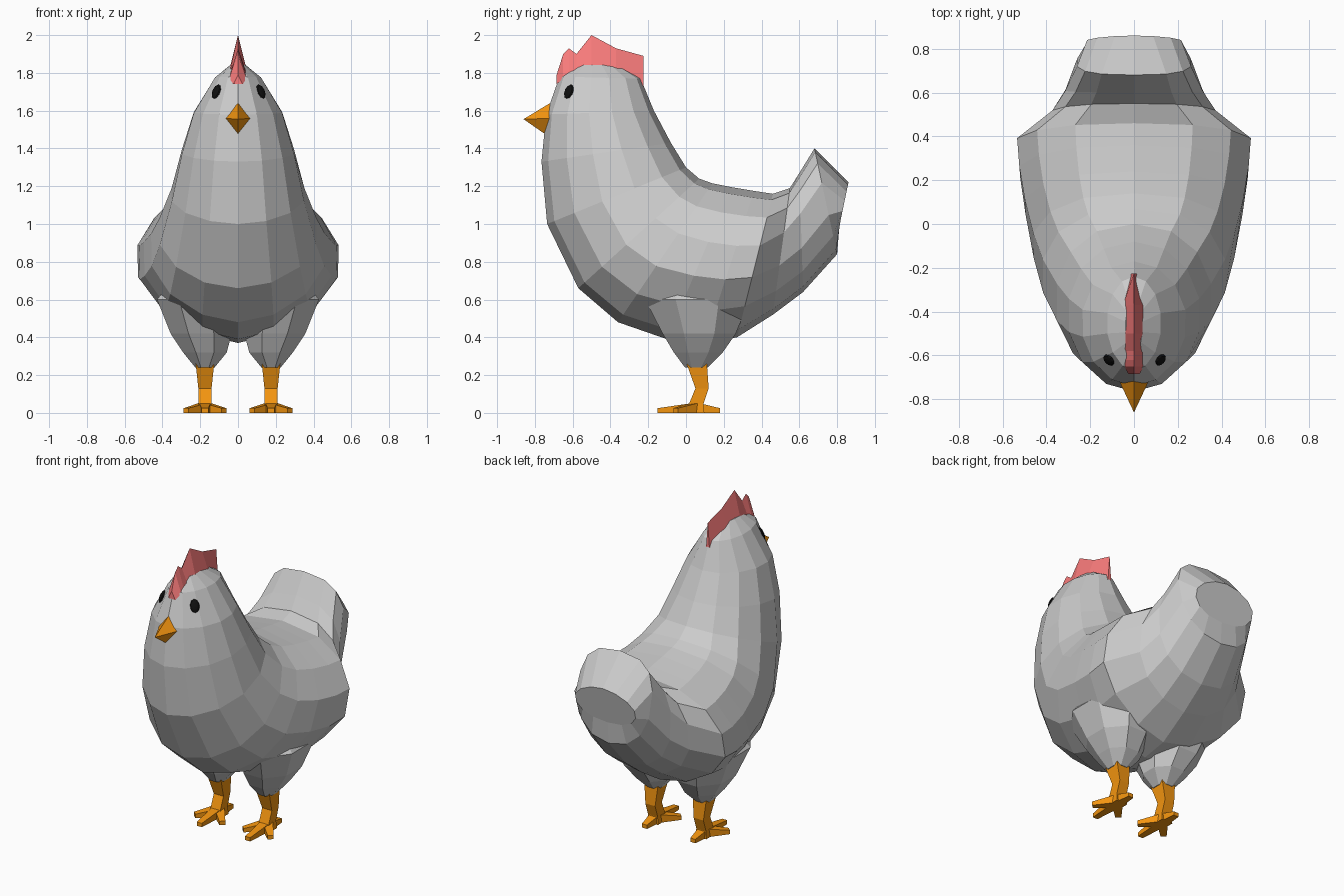
import bpy, bmesh, math
from mathutils import Vector
from mathutils.bvhtree import BVHTree

if "Cube" in bpy.data.objects:
    bpy.data.objects.remove(bpy.data.objects["Cube"])


def material(name, rgb):
    m = bpy.data.materials.new(name)
    m.diffuse_color = (*rgb, 1)
    m.use_nodes = True
    m.node_tree.nodes["Principled BSDF"].inputs["Base Color"].default_value = m.diffuse_color
    return m


ORANGE = material("orange", (0.9, 0.3, 0.005))
RED = material("red", (0.95, 0.2, 0.2))
BLACK = material("black", (0.005, 0.005, 0.005))


def finish(bm, name, mat=None):
    bmesh.ops.recalc_face_normals(bm, faces=bm.faces)
    me = bpy.data.meshes.new(name)
    bm.to_mesh(me)
    bm.free()
    ob = bpy.data.objects.new(name, me)
    bpy.context.collection.objects.link(ob)
    if mat:
        me.materials.append(mat)
    return ob


def loft(bm, rings):
    """Skin a list of closed point rings and cap both ends."""
    vs = [[bm.verts.new(p) for p in r] for r in rings]
    n = len(vs[0])
    for a, b in zip(vs, vs[1:]):
        for i in range(n):
            j = (i + 1) % n
            bm.faces.new((a[i], a[j], b[j], b[i]))
    bm.faces.new(vs[0])
    bm.faces.new(vs[-1])


def spow(v, p):
    return math.copysign(abs(v) ** p, v)


# Body: cross-sections fanning from head, round the belly, to the tail
# belly y, belly z, back y, back z, half width, belly / back exponent
sections = [
    (-.58, 1.84, -.36, 1.845, .04, 1, 1),
    (-.67, 1.78, -.24, 1.77, .125, 1.05, 1),
    (-.74, 1.58, -.17, 1.60, .24, 1.05, 1),
    (-.765, 1.33, -.08, 1.43, .305, 1.05, .95),
    (-.735, 1.0, 0.0, 1.30, .36, 1.05, .9),
    (-.57, .66, .07, 1.24, .425, 1.05, .85),
    (-.36, .48, .14, 1.215, .47, 1.1, .85),
    (-.10, .39, .24, 1.195, .51, 1.2, .85),
    (.10, .37, .36, 1.175, .535, 1.2, .85),
    (.27, .40, .46, 1.16, .545, 1.2, .85),
    (.46, .52, .55, 1.19, .38, 1, .8),
    (.62, .64, .60, 1.27, .32, .9, .75),
    (.80, .84, .68, 1.40, .265, .9, .7),
    (.81, .98, .86, 1.22, .22, .9, 1.1),
]
N = 14
rings = []
for fy, fz, by, bz, w, pf, pb in sections:
    f, b = Vector((0, fy, fz)), Vector((0, by, bz))
    ring = []
    for i in range(N):
        t = 2 * math.pi * i / N
        p = pf if math.cos(t) > 0 else pb
        pt = (f + b) / 2 + (f - b) / 2 * spow(math.cos(t), p)
        pt.x = w * spow(math.sin(t), p)
        ring.append(pt)
    rings.append(ring)
bm = bmesh.new()
loft(bm, rings)
bmesh.ops.recalc_face_normals(bm, faces=bm.faces)
tree = BVHTree.FromBMesh(bm)
finish(bm, "body")

# Comb: triangular section along the crown (y, top z, base z, half width)
bm = bmesh.new()
comb = [(-.685, 1.79, 1.74, .025), (-.65, 1.90, 1.77, .045), (-.62, 1.93, 1.78, .045),
        (-.58, 1.90, 1.80, .045), (-.50, 2.0, 1.80, .05), (-.37, 1.93, 1.80, .05),
        (-.225, 1.89, 1.73, .012)]
loft(bm, [[(-w, y, zb), (0, y, zt), (w, y, zb)] for y, zt, zb, w in comb])
finish(bm, "comb", RED)

# Beak: four-sided spike
bm = bmesh.new()
tip = bm.verts.new((0, -.86, 1.555))
base = [bm.verts.new(p) for p in
        ((0, -.72, 1.64), (.075, -.70, 1.56), (0, -.745, 1.475), (-.075, -.70, 1.56))]
bm.faces.new(base)
for i in range(4):
    bm.faces.new((tip, base[i], base[(i + 1) % 4]))
finish(bm, "beak", ORANGE)


def oval(cx, cy, z, rx, ry, n, turn=0):
    return [(cx + rx * math.cos(turn + 2 * math.pi * i / n),
             cy + ry * math.sin(turn + 2 * math.pi * i / n), z) for i in range(n)]


for s, side in ((1, "left"), (-1, "right")):
    # Eye: flattened ball seated on the head surface
    hit, nrm, _, _ = tree.ray_cast(Vector((s, -.62, 1.70)), Vector((-s, 0, 0)))
    bm = bmesh.new()
    bmesh.ops.create_uvsphere(bm, u_segments=10, v_segments=6, radius=1)
    bmesh.ops.scale(bm, vec=(.03, .042, .014), verts=bm.verts)
    eye = finish(bm, side + "_eye", BLACK)
    eye.rotation_euler = nrm.to_track_quat('Z', 'Y').to_euler()
    eye.location = hit

    # Feathered thigh flaring out under the wing
    bm = bmesh.new()
    loft(bm, [oval(s * x, y, z, rx, ry, 8, math.pi / 8) for x, y, z, rx, ry in (
        (.175, .055, .24, .055, .065), (.175, .065, .32, .125, .14),
        (.195, .07, .42, .175, .21), (.23, .06, .60, .215, .30),
        (.23, .06, .68, .15, .22))])
    finish(bm, side + "_thigh")

    # Bent shank
    bm = bmesh.new()
    q = math.sqrt(2)
    loft(bm, [oval(s * .175, y, z, rx * q, ry * q, 4, math.pi / 4) for y, z, rx, ry in (
        (.055, .27, .05, .055), (.085, .13, .035, .035),
        (.055, .05, .035, .038), (.055, 0, .04, .042))])
    finish(bm, side + "_shank", ORANGE)

    # Toes: three forward, one back
    bm = bmesh.new()
    for dx, dy in ((0, -.205), (.10, -.11), (-.10, -.11), (0, .125)):
        c = Vector((s * .175, .055, 0))
        d = Vector((dx, dy, 0))
        across = Vector((-dy, dx, 0)).normalized()
        loft(bm, [[c + d * k + across * (u * h) + Vector((0, 0, z)) for u, z in
                   ((-1, 0), (1, 0), (1, top), (-1, top))]
                  for k, h, top in ((0, .032, .055), (1, .018, .025))])
    finish(bm, side + "_toes", ORANGE)
